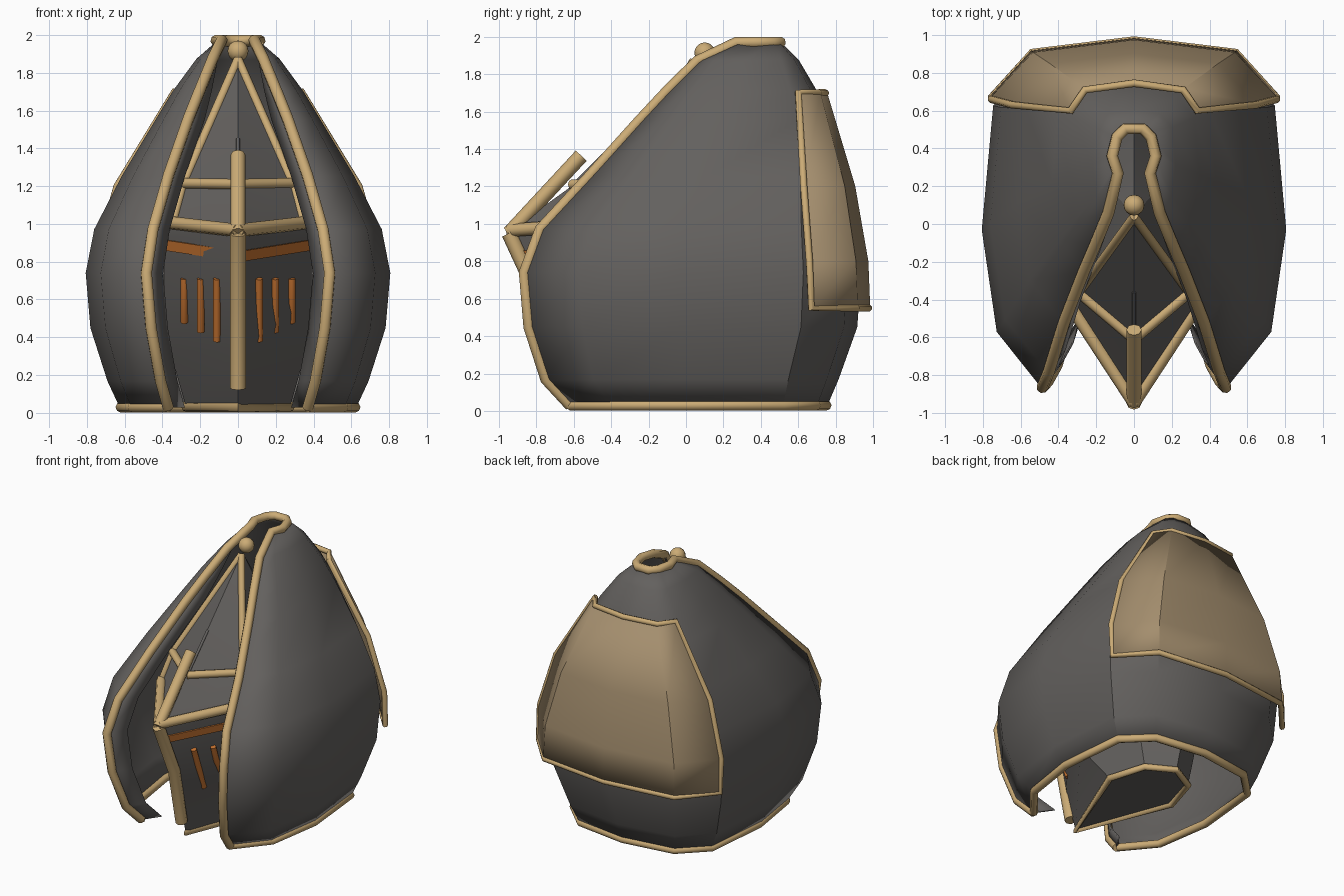
import bpy, math
from mathutils import Vector

if "Cube" in bpy.data.objects:
    bpy.data.objects.remove(bpy.data.objects["Cube"])


def material(name, rgb):
    m = bpy.data.materials.new(name)
    m.diffuse_color = (*rgb, 1)
    m.use_nodes = True
    m.node_tree.nodes["Principled BSDF"].inputs["Base Color"].default_value = m.diffuse_color
    return m


GREY = material("dark grey", (0.125, 0.118, 0.112))
TAN = material("tan trim", (0.60, 0.41, 0.18))
PLATE = material("brown plate", (0.37, 0.27, 0.155))
ORANGE = material("orange", (0.56, 0.17, 0.03))


def add_mesh(name, verts, faces, mat, smooth=True, thick=0, angle=30):
    me = bpy.data.meshes.new(name)
    me.from_pydata([tuple(v) for v in verts], [], faces)
    me.materials.append(mat)
    ob = bpy.data.objects.new(name, me)
    bpy.context.collection.objects.link(ob)
    if thick:
        mod = ob.modifiers.new("thickness", "SOLIDIFY")
        mod.thickness = thick
        mod.offset = 0
    bpy.ops.object.select_all(action="DESELECT")
    ob.select_set(True)
    bpy.context.view_layer.objects.active = ob
    if smooth:
        bpy.ops.object.shade_smooth_by_angle(angle=math.radians(angle))
    return ob


def loft(name, rows, mat, closed=False, **kw):
    n = len(rows[0])
    faces = []
    for r in range(len(rows) - 1):
        for c in range(n if closed else n - 1):
            d = (c + 1) % n
            faces.append((r * n + c, r * n + d, (r + 1) * n + d, (r + 1) * n + c))
    if closed:
        faces.append(tuple(reversed(range(n))))
    return add_mesh(name, [p for row in rows for p in row], faces, mat, **kw)


def tube(name, pts, radius, mat=TAN, cyclic=False):
    cu = bpy.data.curves.new(name, "CURVE")
    cu.dimensions = "3D"
    cu.bevel_depth = radius
    cu.bevel_resolution = 2
    cu.use_fill_caps = True
    sp = cu.splines.new("POLY")
    sp.points.add(len(pts) - 1)
    for q, p in zip(sp.points, pts):
        q.co = (*p, 1)
    sp.use_cyclic_u = cyclic
    tmp = bpy.data.objects.new(name + "_path", cu)
    bpy.context.collection.objects.link(tmp)
    bpy.context.view_layer.update()
    me = bpy.data.meshes.new_from_object(tmp.evaluated_get(bpy.context.evaluated_depsgraph_get()))
    bpy.data.objects.remove(tmp)
    me.materials.clear()
    me.materials.append(mat)
    ob = bpy.data.objects.new(name, me)
    bpy.context.collection.objects.link(ob)
    bpy.ops.object.select_all(action="DESELECT")
    ob.select_set(True)
    bpy.context.view_layer.objects.active = ob
    bpy.ops.object.shade_smooth_by_angle(angle=math.radians(50))
    return ob


def flip(p):
    return (-p[0], p[1], p[2])


def mirrored(half):
    """Half row from the right side to the centre, continued on the left."""
    return half + [flip(p) for p in reversed(half[:-1])]


# Outer shell: height, front edge x and y, half width, back y
SHELL = [(0.03, 0.37, -0.62, 0.62, 0.75), (0.17, 0.41, -0.75, 0.685, 0.81),
         (0.45, 0.46, -0.84, 0.775, 0.91), (0.74, 0.485, -0.865, 0.80, 0.93),
         (0.97, 0.45, -0.78, 0.755, 0.90), (1.25, 0.37, -0.52, 0.61, 0.84),
         (1.55, 0.265, -0.25, 0.43, 0.76), (1.70, 0.205, -0.11, 0.34, 0.70),
         (1.87, 0.135, 0.06, 0.215, 0.60), (1.97, 0.085, 0.27, 0.10, 0.50)]


def shell_row(z, fx, fy, w, b):
    d = b - fy
    return mirrored([(fx, fy, z), (fx + 0.75 * (w - fx), fy + 0.165 * d, z),
                     (w, fy + 0.465 * d, z), (0.925 * w, fy + 0.83 * d, z),
                     (0.63 * w, fy + 0.96 * d, z), (0, b, z)])


rows = [shell_row(*s) for s in SHELL]
loft("outer_shell", rows, GREY, thick=0.012, angle=35)

# Front edges folded inward
for side in (1, -1):
    fold = []
    for i, (z, fx, fy, w, b) in enumerate(SHELL):
        k = min(1, (1.99 - z) / 0.4)
        fold.append([(side * fx, fy, z), (side * (fx - 0.085 * k), fy + 0.12 * k, z)])
    loft("folded_edge", fold, GREY, thick=0.01)

# Trim along the front opening, crown and lower rim
edge = [r[0] for r in rows]
crown = [(0.115, 0.36, 1.97), (0.09, 0.46, 1.97), (0.045, 0.505, 1.97)]
half = edge + crown
tube("front_and_crown_trim", half + [flip(p) for p in reversed(half)], 0.031)
tube("lower_rim_trim", rows[0], 0.028)

# Back plate, standing just off the shell
back = []
for z, sx, sy, mx, my, cy in [(0.55, 0.755, 0.67, 0.54, 0.91, 0.975),
                              (0.80, 0.755, 0.66, 0.53, 0.90, 0.965),
                              (1.20, 0.64, 0.63, 0.44, 0.84, 0.895),
                              (1.70, 0.335, 0.60, 0.26, 0.71, 0.745)]:
    back.append(mirrored([(sx, sy, z), (mx, my, z), (0, cy, z)]))
loft("back_plate", back, PLATE, thick=0.02)
border = back[0] + [r[-1] for r in back[1:-1]] + back[-1][::-1] + [r[0] for r in back[-2:0:-1]]
tube("back_plate_trim", border, 0.02, cyclic=True)

# Inner mask: height, prow y, side x and y, back y
MASK = [(0.03, -0.62, 0.275, 0.07, 0.45), (0.33, -0.71, 0.36, -0.14, 0.54),
        (0.60, -0.77, 0.39, -0.30, 0.57), (0.93, -0.91, 0.39, -0.37, 0.57),
        (0.98, -0.92, 0.35, -0.42, 0.56), (1.21, -0.60, 0.29, -0.36, 0.50),
        (1.87, 0.04, 0.008, 0.05, 0.06)]


def mask_row(z, f, sx, sy, b):
    rear = sy + 0.72 * (b - sy)
    right = [(sx, sy, z), (0.7 * sx, rear, z)]
    return [(0, f, z)] + right + [(0, b, z)] + [flip(p) for p in reversed(right)]


mask = [mask_row(*m) for m in MASK]
loft("inner_mask", mask, GREY, closed=True, angle=15)
tube("mask_base_trim", mask[0], 0.024, cyclic=True)


def on_face(x, z, out=0.0):
    """Point on the slanted front of the mask."""
    for a, b in zip(MASK, MASK[1:]):
        if a[0] <= z <= b[0]:
            t = (z - a[0]) / (b[0] - a[0])
            f, sx, sy = [a[i] + t * (b[i] - a[i]) for i in (1, 2, 3)]
            n = Vector((sy - f, -sx, 0)).normalized() * out
            s = 1 if x >= 0 else -1
            return (x + s * n.x, f + (sy - f) * abs(x) / sx + n.y, z)


for s in (1, -1):
    # Brow, visor and cap bars
    tube("brow_bar", [(0, -0.945, 0.965), (s * 0.35, -0.41, 1.005)], 0.035)
    tube("visor_bar", [(0, -0.61, 1.21), (s * 0.29, -0.365, 1.215)], 0.028)
    tube("cap_side_bar", [(0, 0.04, 1.87), (s * 0.29, -0.36, 1.21), (s * 0.35, -0.42, 0.99)], 0.024)
    # Orange band under the brow
    band = [[on_face(s * x, z + dz, 0.012) for x, z in ((0.0, 0.80), (0.375, 0.86))]
            for dz in (0, 0.055)]
    loft("orange_band", band, ORANGE, smooth=False, thick=0.009)
    # Breathing slots
    for x, low in ((0.107, 0.38), (0.193, 0.43), (0.28, 0.48)):
        tube("breathing_slot", [on_face(s * x, z, 0.006) for z in (low, 0.60, 0.71)], 0.02, ORANGE)

# Centre bars, cap ridge and top ball
tube("nose_bar", [(0, -0.67, 0.13), (0, -0.76, 0.55), (0, -0.945, 0.95)], 0.042)
tube("forehead_bar", [(0, -0.945, 0.95), (0, -0.56, 1.365)], 0.04)
tube("cap_ridge", [(0, -0.60, 1.21), (0, -0.36, 1.45)], 0.01, GREY)
bpy.ops.mesh.primitive_uv_sphere_add(segments=16, ring_count=10, radius=0.055, location=(0, 0.10, 1.915))
ball = bpy.context.object
ball.name = "top_ball"
ball.data.materials.append(TAN)
bpy.ops.object.shade_smooth()
